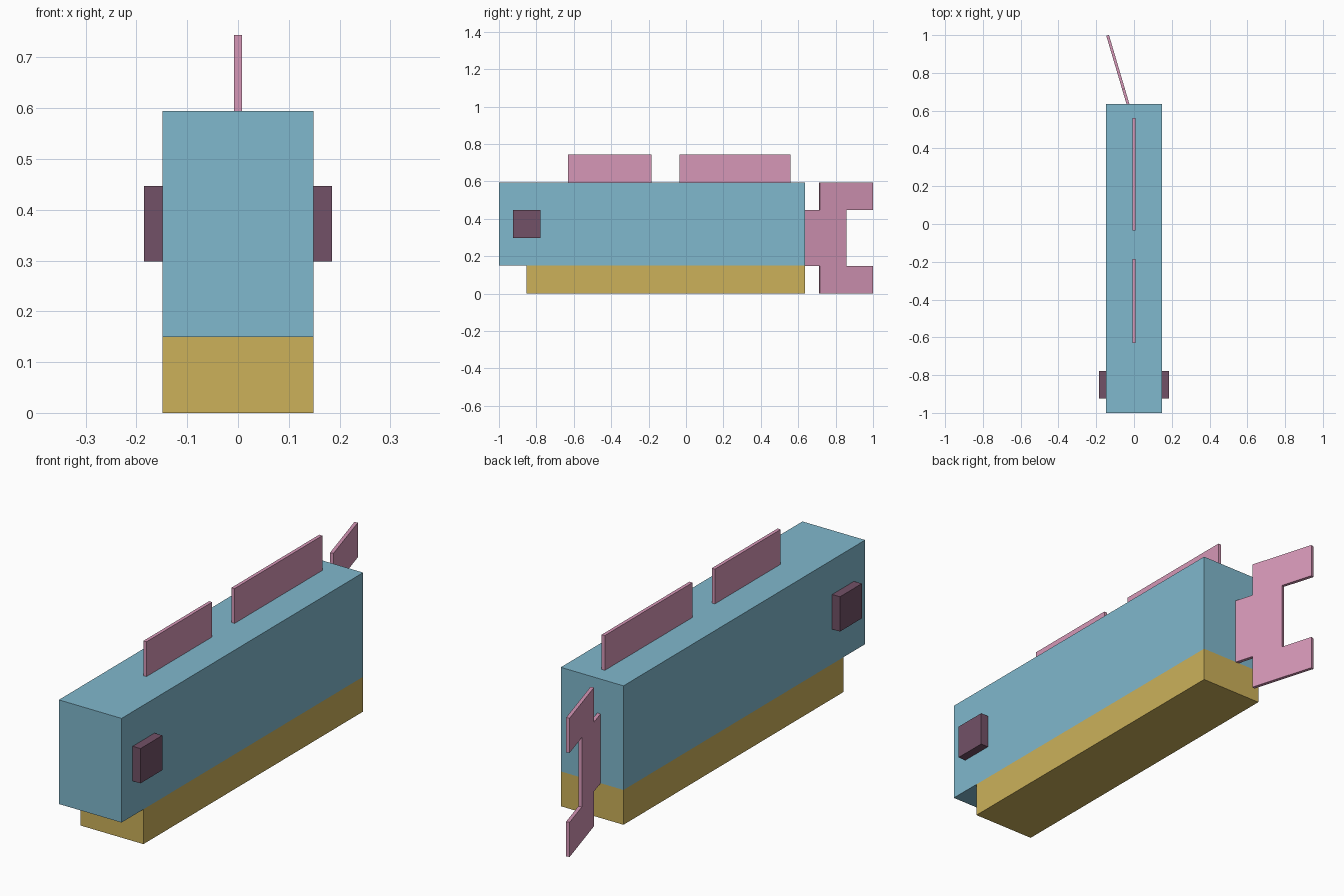
import bpy, bmesh, math
from mathutils import Matrix

cube = bpy.data.objects.get("Cube")
if cube:
    bpy.data.objects.remove(cube, do_unlink=True)


def material(name, rgb):
    """Flat material from 8-bit sRGB values."""
    lin = [((c / 255 + 0.055) / 1.055) ** 2.4 for c in rgb] + [1.0]
    m = bpy.data.materials.new(name)
    m.use_nodes = True
    m.diffuse_color = lin
    m.node_tree.nodes["Principled BSDF"].inputs["Base Color"].default_value = lin
    return m


BLUE = material("body blue", (128, 184, 205))
YELLOW = material("belly yellow", (204, 177, 90))
PINK = material("fin pink", (214, 151, 183))
PLUM = material("eye plum", (114, 81, 103))


def add_object(name, bm, mat):
    bmesh.ops.recalc_face_normals(bm, faces=bm.faces)
    mesh = bpy.data.meshes.new(name)
    bm.to_mesh(mesh)
    bm.free()
    mesh.materials.append(mat)
    obj = bpy.data.objects.new(name, mesh)
    bpy.context.collection.objects.link(obj)
    return obj


def box(name, x, y, z, mat):
    """Box from (min, max) ranges on each axis."""
    bm = bmesh.new()
    bmesh.ops.create_cube(bm, size=1)
    size = [r[1] - r[0] for r in (x, y, z)]
    mid = [(r[0] + r[1]) / 2 for r in (x, y, z)]
    bmesh.ops.transform(bm, verts=bm.verts,
                        matrix=Matrix.Translation(mid) @ Matrix.Diagonal(size + [1]))
    return add_object(name, bm, mat)


W = 0.1485          # half width of the body
T = 0.0074          # half thickness of the fins
TOP = 0.595
BACK = 0.635

# Body and belly
box("body", (-W, W), (-1, BACK), (0.149, TOP), BLUE)
box("belly", (-W, W), (-0.852, BACK), (0, 0.149), YELLOW)

# Eyes
for name, side in (("left_eye", 1), ("right_eye", -1)):
    x = sorted((side * W, side * 0.1855))
    box(name, x, (-0.925, -0.777), (0.298, 0.447), PLUM)

# Back fins
box("front_back_fin", (-T, T), (-0.63, -0.185), (TOP, 0.744), PINK)
box("rear_back_fin", (-T, T), (-0.034, 0.56), (TOP, 0.744), PINK)

# Forked tail fin: stepped profile, extruded and swung to the right
U = 0.1486
outline = [(0, 1), (1, 1), (1, 0), (3, 0), (3, 1), (2, 1),
           (2, 3), (3, 3), (3, 4), (1, 4), (1, 3), (0, 3)]
bm = bmesh.new()
face = bm.faces.new([bm.verts.new((-T, a * U, b * U)) for a, b in outline])
ext = bmesh.ops.extrude_face_region(bm, geom=[face])
bmesh.ops.translate(bm, vec=(2 * T, 0, 0),
                    verts=[v for v in ext["geom"] if isinstance(v, bmesh.types.BMVert)])
tail = add_object("tail_fin", bm, PINK)
tail.location = (-0.013, 0.571, 0)
tail.rotation_euler.z = math.radians(16.5)
